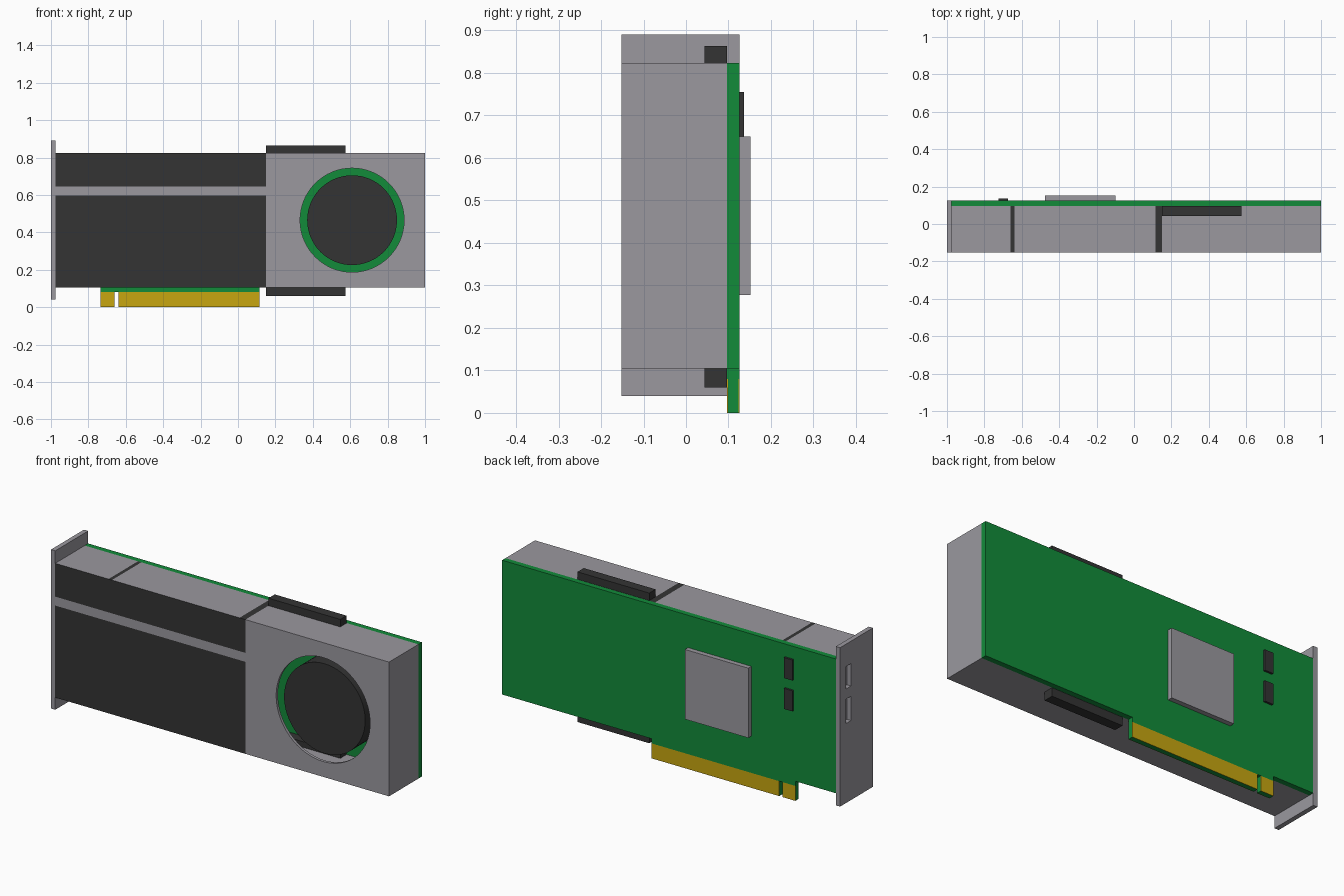
import bpy, bmesh, math
from mathutils import Vector

if "Cube" in bpy.data.objects:
    bpy.data.objects.remove(bpy.data.objects["Cube"])


def mat(name, rgb):
    m = bpy.data.materials.new(name)
    m.diffuse_color = (*rgb, 1)
    m.use_nodes = True
    m.node_tree.nodes["Principled BSDF"].inputs["Base Color"].default_value = m.diffuse_color
    return m


GREY = mat("grey metal", (0.325, 0.315, 0.345))
DARK = mat("dark plastic", (0.034, 0.034, 0.034))
GREEN = mat("green board", (0.006, 0.258, 0.042))
GOLD = mat("gold contacts", (0.57, 0.38, 0.005))


def finish(name, bm, *mats):
    me = bpy.data.meshes.new(name)
    bm.to_mesh(me)
    bm.free()
    ob = bpy.data.objects.new(name, me)
    bpy.context.collection.objects.link(ob)
    for m in mats:
        me.materials.append(m)
    return ob


def box_bm(x, y, z):
    bm = bmesh.new()
    bmesh.ops.create_cube(bm, size=1)
    for v in bm.verts:
        v.co = [r[0] if c < 0 else r[1] for c, r in zip(v.co, (x, y, z))]
    return bm


def box(name, x, y, z, m):
    return finish(name, box_bm(x, y, z), m)


def disc(name, r, y0, y1, m, cx=0.61, cz=0.465):
    bpy.ops.mesh.primitive_cylinder_add(vertices=64, radius=r, depth=y1 - y0,
                                        location=(cx, (y0 + y1) / 2, cz),
                                        rotation=(math.pi / 2, 0, 0))
    ob = bpy.context.object
    ob.name = name
    ob.data.materials.append(m)
    bpy.ops.object.shade_smooth_by_angle(angle=math.radians(30))
    return ob


def cut(ob, cutter):
    cutter.hide_render = True
    cutter.hide_set(True)
    mod = ob.modifiers.new("cut", 'BOOLEAN')
    mod.operation = 'DIFFERENCE'
    mod.solver = 'EXACT'
    mod.object = cutter


FRONT, BACK0, BACK1 = -0.152, 0.097, 0.126
LOW, HIGH = 0.105, 0.823

# circuit board
box("circuit_board", (-0.975, 1), (BACK0, BACK1), (LOW, HIGH), GREEN)

# edge connector: a neck, two tongues and gold plates on both sides
box("connector_neck", (-0.735, 0.115), (BACK0, BACK1), (0.08, LOW), GREEN)
for i, x in enumerate(((-0.735, -0.66), (-0.64, 0.115))):
    box(f"connector_tongue_{i}", x, (BACK0 + 0.002, BACK1 - 0.002), (0, 0.08), GREEN)
    for side, y in (("front", (BACK0, BACK0 + 0.002)), ("back", (BACK1 - 0.002, BACK1))):
        box(f"contacts_{side}_{i}", x, y, (0, 0.08), GOLD)

# long cover: dark front with a grey stripe, grey top with dark slits
bm = box_bm((-0.975, 0.15), (FRONT, BACK0), (LOW, HIGH))
for co, no in (((-0.66, 0, 0), (1, 0, 0)), ((-0.64, 0, 0), (1, 0, 0)), ((0.115, 0, 0), (1, 0, 0)),
               ((0, 0, 0.597), (0, 0, 1)), ((0, 0, 0.645), (0, 0, 1))):
    bmesh.ops.bisect_plane(bm, geom=bm.verts[:] + bm.edges[:] + bm.faces[:],
                           plane_co=Vector(co), plane_no=Vector(no))
bm.normal_update()
for f in bm.faces:
    c = f.calc_center_median()
    if f.normal.y < -0.5:
        f.material_index = 0 if 0.597 < c.z < 0.645 else 1
    elif f.normal.z > 0.5:
        f.material_index = 1 if -0.66 < c.x < -0.64 or c.x > 0.115 else 0
finish("long_cover", bm, GREY, DARK)

# hollow fan housing with a round opening
housing = box("fan_housing", (0.15, 1), (FRONT, BACK0), (LOW, HIGH), GREY)
cut(housing, box("housing_cavity", (0.165, 0.985), (FRONT + 0.015, 0.2),
                 (LOW + 0.015, HIGH - 0.015), GREY))
cut(housing, disc("fan_opening", 0.278, -0.3, -0.1, GREY))

# fan
disc("fan", 0.24, -0.139, BACK0, DARK)

# dark bars through the top and bottom of the housing
for name, z in (("lower_bar", (0.06, 0.15)), ("upper_bar", (0.775, 0.863))):
    box(name, (0.15, 0.575), (0.043, BACK0 - 0.001), z, DARK)

# mounting bracket with two port openings
bracket = box("bracket", (-1, -0.975), (FRONT, BACK1), (0.04, 0.89), GREY)
for i, z in enumerate(((0.65, 0.77), (0.465, 0.595))):
    cut(bracket, box(f"port_cutter_{i}", (-1.1, -0.9), (0.033, 0.075), z, GREY))

# chips on the back of the board
box("back_plate", (-0.475, -0.1), (BACK1, 0.152), (0.277, 0.65), GREY)
for i, z in enumerate(((0.645, 0.755), (0.48, 0.59))):
    box(f"small_chip_{i}", (-0.725, -0.675), (BACK1, 0.137), z, DARK)
